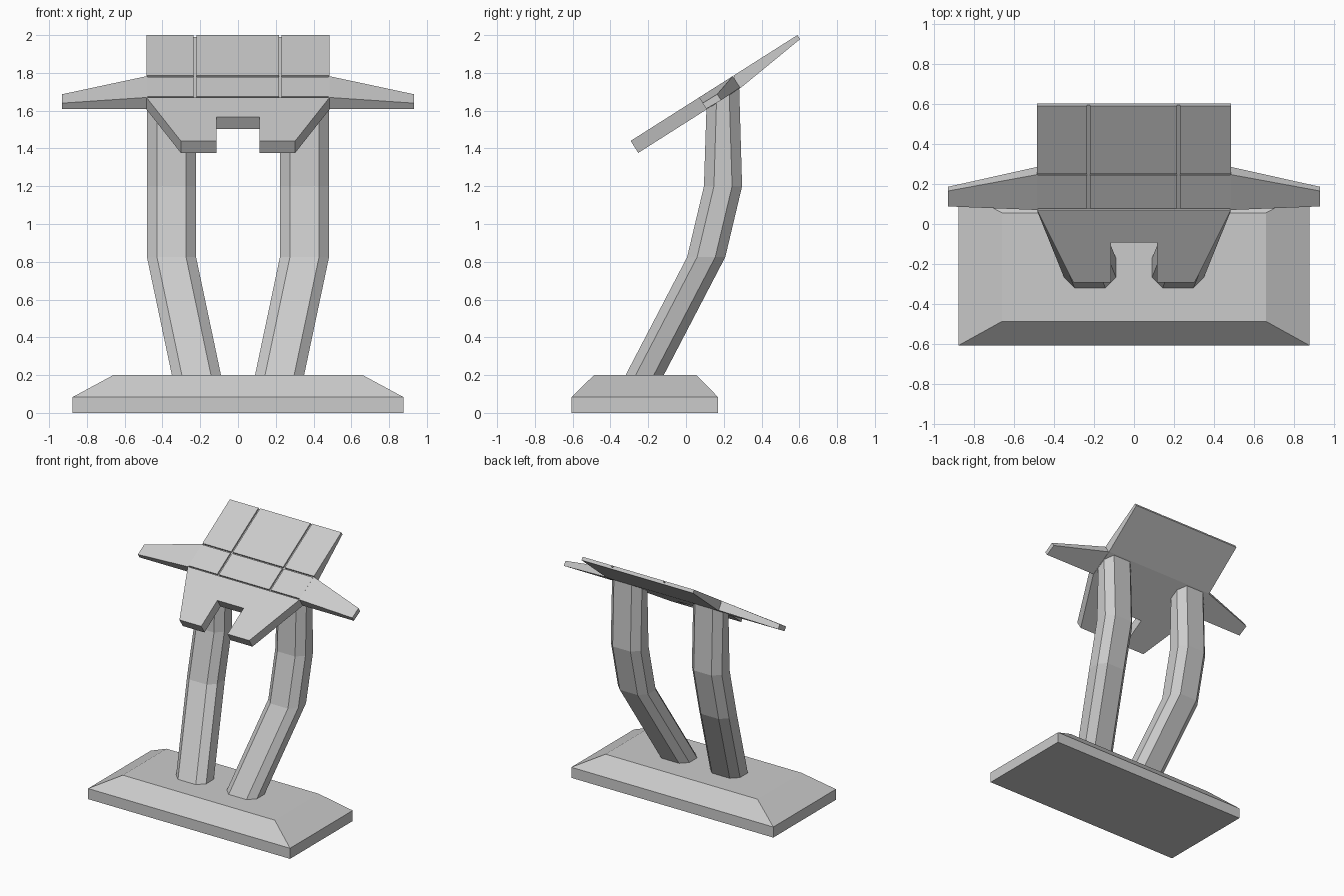
import bpy, bmesh, math

if "Cube" in bpy.data.objects:
    bpy.data.objects.remove(bpy.data.objects["Cube"])

TILT = math.radians(32.4)


def surf(x, y, d=0.0):
    """Point at depth d under the tilted console top surface."""
    z = 1.44 + math.tan(TILT) * (y + 0.293)
    return (x, y + math.sin(TILT) * d, z - math.cos(TILT) * d)


def loft(name, rings, mirror=False):
    """Skin matching rings of points, capping both ends."""
    bm = bmesh.new()
    vr = [[bm.verts.new(p) for p in r] for r in rings]
    n = len(rings[0])
    for a, b in zip(vr, vr[1:]):
        for i in range(n):
            j = (i + 1) % n
            bm.faces.new((a[i], a[j], b[j], b[i]))
    bm.faces.new(vr[0][::-1])
    bm.faces.new(vr[-1])
    bmesh.ops.recalc_face_normals(bm, faces=bm.faces)
    me = bpy.data.meshes.new(name)
    bm.to_mesh(me)
    bm.free()
    ob = bpy.data.objects.new(name, me)
    bpy.context.collection.objects.link(ob)
    if mirror:
        ob.modifiers.new("mirror", 'MIRROR')
    return ob


def rect(x, y0, y1, z):
    return [(-x, y0, z), (x, y0, z), (x, y1, z), (-x, y1, z)]


def octagon(cx, cy, hx, hy, c=0.053):
    return [(cx + sx * u, cy + sy * v) for sx, sy, u, v in (
        (1, -1, hx, hy - c), (1, 1, hx, hy - c), (1, 1, hx - c, hy), (-1, 1, hx - c, hy),
        (-1, 1, hx, hy - c), (-1, -1, hx, hy - c), (-1, -1, hx - c, hy), (1, -1, hx - c, hy))]


# Base slab with sloping shoulders
loft("base", [rect(0.877, -0.607, 0.17, 0), rect(0.877, -0.607, 0.17, 0.083),
              rect(0.66, -0.487, 0.056, 0.2)])

# Bent octagonal legs, cut at the top to follow the console
rings = [[(x, y, z) for x, y in octagon(cx, cy, 0.13, 0.101)]
         for cx, cy, z in ((0.218, -0.224, 0.19), (0.352, 0.107, 0.825), (0.352, 0.196, 1.2))]
rings.append([(x, y, surf(x, y)[2] - 0.06) for x, y in octagon(0.352, 0.195, 0.13, 0.086)])
loft("leg", rings, mirror=True)

# Notched front plate of the console
outline = [(0.485, 0.07), (0.303, -0.293), (0.114, -0.293), (0.114, -0.093)]
outline += [(-x, y) for x, y in reversed(outline)]
loft("front_plate", [[surf(x, y, d) for x, y in outline] for d in (0, 0.075)])

# Panel backing, tapering toward the rear edge
profile = [(0.07, 0.012), (0.59, 0.012), (0.59, 0.026), (0.25, 0.075), (0.07, 0.075)]
loft("panel_backing", [[surf(x, y, d) for y, d in profile] for x in (-0.484, 0.484)])

# Six top panels separated by grooves
for x0, x1 in ((-0.484, -0.235), (-0.221, 0.216), (0.23, 0.484)):
    for y0, y1 in ((0.078, 0.242), (0.251, 0.59)):
        loft("top_panel", [[surf(x, y, d) for x, y in ((x0, y0), (x1, y0), (x1, y1), (x0, y1))]
                           for d in (0, 0.012)])

# Drooping side wings
root = [surf(0.48, y, d) for y, d in ((0.07, 0), (0.248, 0), (0.248, 0.072), (0.07, 0.072))]
tip = [(0.931, y, z) for y, z in ((0.088, 1.64), (0.165, 1.687), (0.186, 1.655), (0.107, 1.61))]
loft("side_wing", [root, tip], mirror=True)
